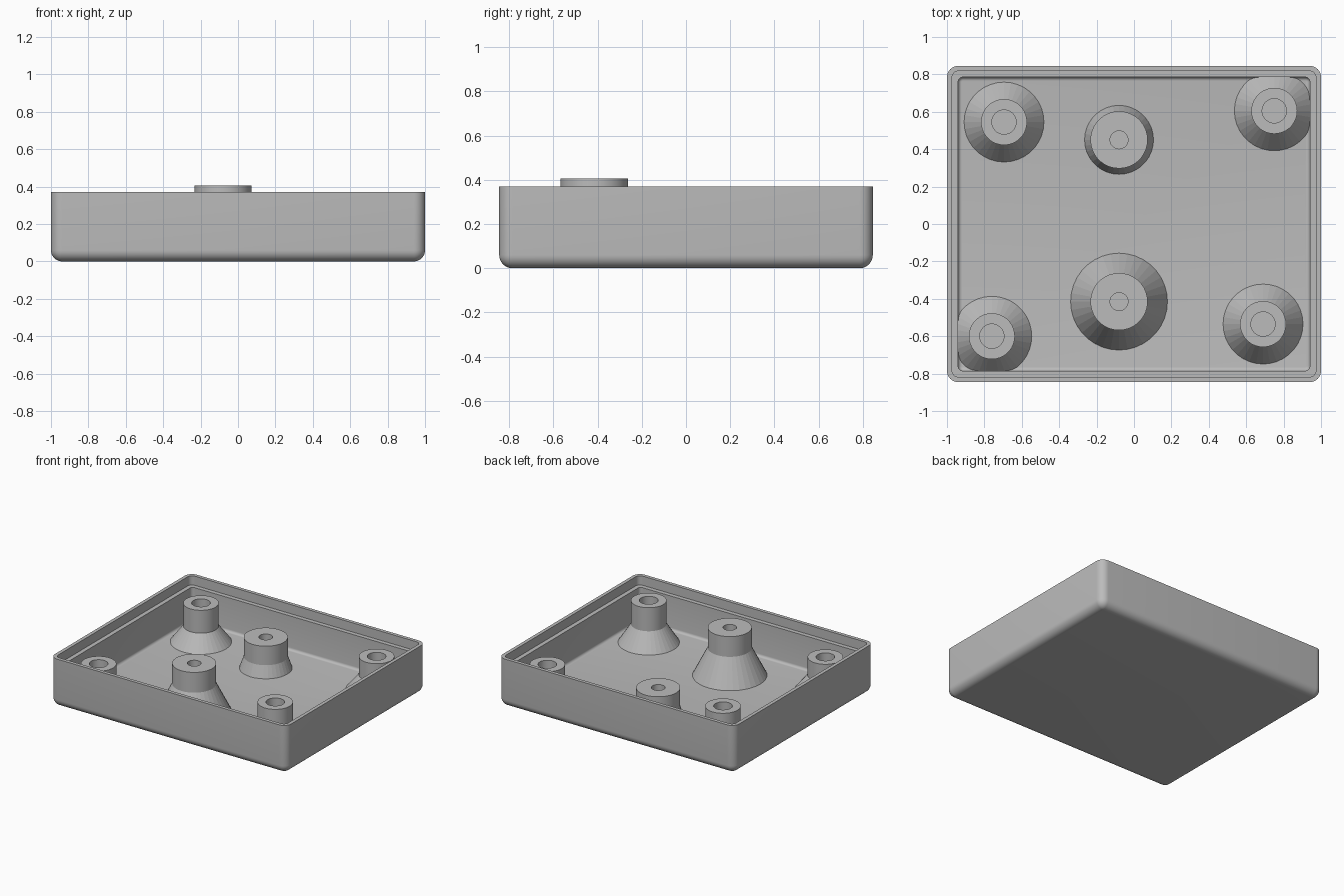
import bpy, bmesh, math

cube = bpy.data.objects.get("Cube")
if cube:
    bpy.data.objects.remove(cube, do_unlink=True)

# Material
grey = bpy.data.materials.new("plain grey")
grey.use_nodes = True
colour = (0.5, 0.5, 0.5, 1)
grey.diffuse_color = colour
grey.node_tree.nodes["Principled BSDF"].inputs["Base Color"].default_value = colour

HALF_X, HALF_Y, RIM = 1.0, 0.845, 0.37
FLOOR = 0.04
ROUND = 0.06


def finish(bm, name):
    bmesh.ops.recalc_face_normals(bm, faces=bm.faces)
    mesh = bpy.data.meshes.new(name)
    bm.to_mesh(mesh)
    bm.free()
    mesh.materials.append(grey)
    obj = bpy.data.objects.new(name, mesh)
    bpy.context.collection.objects.link(obj)
    bpy.ops.object.select_all(action="DESELECT")
    obj.select_set(True)
    bpy.context.view_layer.objects.active = obj
    bpy.ops.object.shade_smooth_by_angle(angle=math.radians(30))
    return obj


def rounded_loop(bm, inset, radius, z, steps=8):
    """Rounded rectangle of vertices, inset from the outer wall."""
    verts = []
    for i, (sx, sy) in enumerate(((1, 1), (-1, 1), (-1, -1), (1, -1))):
        cx = sx * (HALF_X - inset - radius)
        cy = sy * (HALF_Y - inset - radius)
        for k in range(steps + 1):
            a = math.pi / 2 * (i + k / steps)
            verts.append(bm.verts.new((cx + radius * math.cos(a),
                                       cy + radius * math.sin(a), z)))
    return verts


def bridge(bm, a, b):
    n = len(a)
    for i in range(n):
        j = (i + 1) % n
        bm.faces.new((a[i], a[j], b[j], b[i]))


# Tray: one section swept from the underside, over the rim, to the floor
section = []
for k in range(9):
    a = math.pi / 2 * k / 8
    section.append((ROUND * (1 - math.sin(a)), max(ROUND * math.sin(a), 0.002),
                    ROUND * (1 - math.cos(a))))
section += [(0, ROUND, RIM), (0.027, 0.035, RIM),
            (0.027, 0.035, 0.3), (0.06, 0.025, 0.3)]
FILLET = 0.02
for k in range(6):
    a = math.pi / 2 * k / 5
    section.append((0.06 + FILLET * (1 - math.cos(a)),
                    0.005 + FILLET * math.cos(a),
                    FLOOR + FILLET * (1 - math.sin(a))))
bm = bmesh.new()
loops = [rounded_loop(bm, *s) for s in section]
for a, b in zip(loops, loops[1:]):
    bridge(bm, a, b)
bm.faces.new(loops[0])
bm.faces.new(loops[-1])
finish(bm, "tray")


def boss(name, x, y, top, flare_top, radius, base_radius, hole, segments=36):
    """Screw post with a blind hole and a flared, faceted foot."""
    profile = [(hole, FLOOR + 0.01), (hole, top), (radius, top),
               (radius, flare_top), (base_radius, FLOOR - 0.002)]
    bm = bmesh.new()
    rings = []
    for r, z in profile:
        rings.append([bm.verts.new((x + r * math.cos(math.tau * i / segments),
                                    y + r * math.sin(math.tau * i / segments), z))
                      for i in range(segments)])
    for a, b in zip(rings, rings[1:]):
        bridge(bm, a, b)
    bm.faces.new(rings[0])
    bm.faces.new(rings[-1])
    obj = finish(bm, name)
    for face in obj.data.polygons:
        if 0.1 < face.normal.z < 0.95:
            face.use_smooth = False


# Narrow posts near the corners
for name, x, y, top, flare in (("back_right_post", -0.695, 0.545, 0.335, 0.16),
                               ("back_left_post", 0.75, 0.605, 0.29, 0.15),
                               ("front_right_post", -0.76, -0.6, 0.29, 0.15),
                               ("front_left_post", 0.69, -0.535, 0.36, 0.18)):
    boss(name, x, y, top, flare, 0.123, 0.215, 0.065)

# Wide posts on the middle line
boss("back_middle_post", -0.08, 0.45, 0.275, 0.13, 0.153, 0.185, 0.048)
boss("front_middle_post", -0.08, -0.415, 0.405, 0.25, 0.153, 0.26, 0.048)
